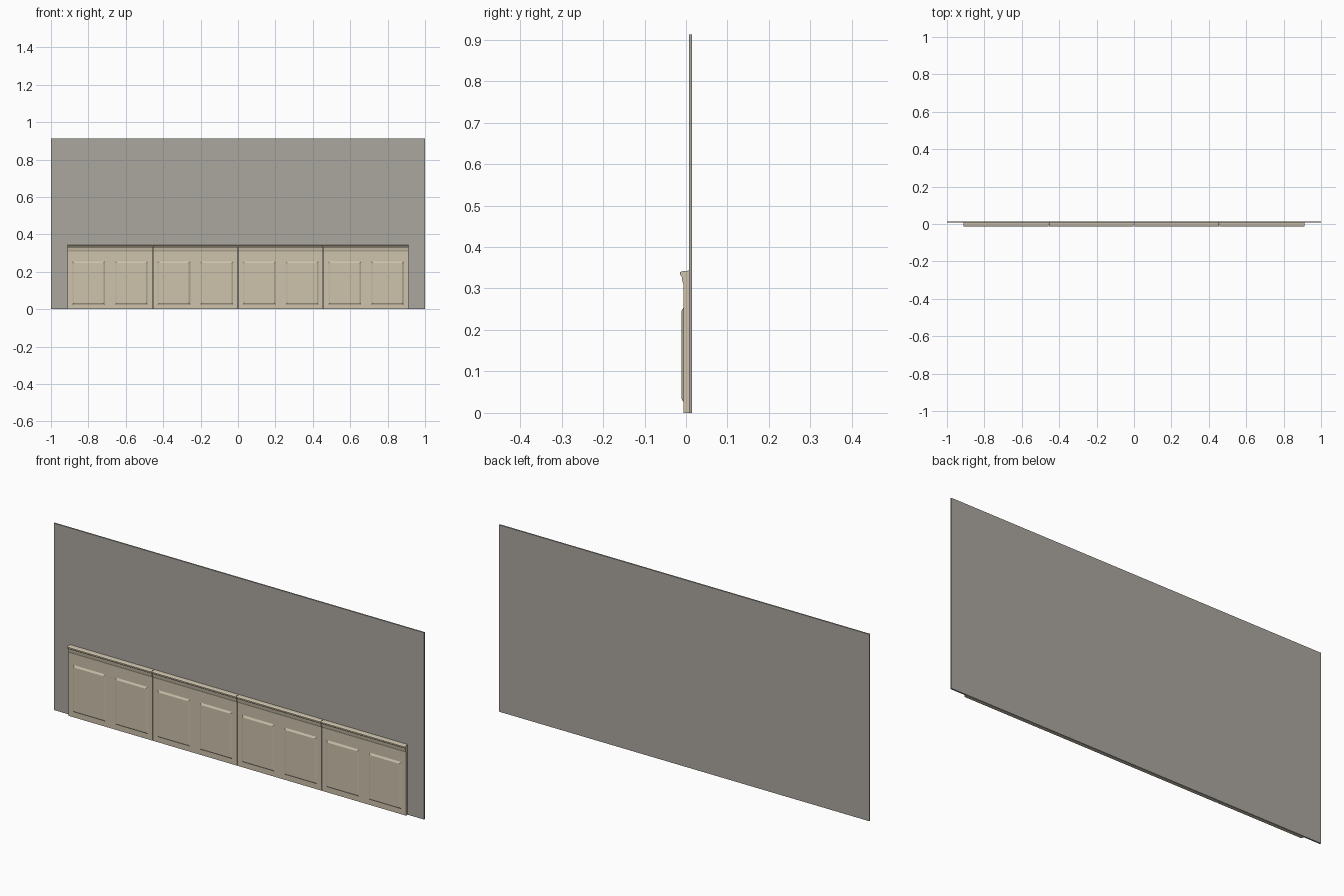
import bpy, bmesh

if "Cube" in bpy.data.objects:
    bpy.data.objects.remove(bpy.data.objects["Cube"])

def material(name, col):
    m = bpy.data.materials.new(name)
    m.diffuse_color = (*col, 1)
    m.use_nodes = True
    m.node_tree.nodes["Principled BSDF"].inputs["Base Color"].default_value = m.diffuse_color
    return m

grey = material("wall grey", (0.41, 0.385, 0.35))
cream = material("panel cream", (0.61, 0.54, 0.41))

def finish(bm, name, mat):
    bmesh.ops.recalc_face_normals(bm, faces=bm.faces)
    me = bpy.data.meshes.new(name)
    bm.to_mesh(me)
    bm.free()
    me.materials.append(mat)
    ob = bpy.data.objects.new(name, me)
    bpy.context.collection.objects.link(ob)
    return ob

WALL_Y, BACK, FRONT = 0.007, 0.0143, -0.0055
PITCH, GAP = 0.4565, 0.003

# backing wall
bm = bmesh.new()
bmesh.ops.create_cube(bm, size=1)
for v in bm.verts:
    v.co.x *= 2
    v.co.y = WALL_Y if v.co.y < 0 else BACK
    v.co.z = 0.912 if v.co.z > 0 else 0
finish(bm, "wall", grey)

def panel(x0):
    # board with two recessed, bevelled fields
    w = PITCH - GAP
    xs = [0, 0.025, 0.2, 0.254, w - 0.025, w]
    zs = [0, 0.025, 0.255, 0.308]
    bm = bmesh.new()
    grid = [[bm.verts.new((x0 + x, FRONT, z)) for z in zs] for x in xs]
    fields, faces = [], []
    for i in range(5):
        for k in range(3):
            f = bm.faces.new((grid[i][k], grid[i + 1][k], grid[i + 1][k + 1], grid[i][k + 1]))
            faces.append(f)
            if i in (1, 3) and k == 1:
                fields.append(f)
    bm.normal_update()
    ext = bmesh.ops.extrude_face_region(bm, geom=faces, use_keep_orig=True)
    for v in ext["geom"]:
        if isinstance(v, bmesh.types.BMVert):
            v.co.y = WALL_Y
    bm.normal_update()
    bmesh.ops.inset_individual(bm, faces=fields, thickness=0.012, depth=-0.005)
    finish(bm, "wainscot_panel", cream)

def cap(x0):
    # flared top moulding
    prof = [(WALL_Y, 0.308), (FRONT, 0.308), (-0.0085, 0.316), (-0.0105, 0.329),
            (-0.0143, 0.333), (-0.0143, 0.339), (-0.008, 0.342), (WALL_Y, 0.343)]
    bm = bmesh.new()
    a = [bm.verts.new((x0, y, z)) for y, z in prof]
    b = [bm.verts.new((x0 + PITCH - GAP, y, z)) for y, z in prof]
    bm.faces.new(a)
    bm.faces.new(b[::-1])
    for i in range(len(prof)):
        j = (i + 1) % len(prof)
        bm.faces.new((a[i], b[i], b[j], a[j]))
    finish(bm, "cap_moulding", cream)

for n in range(4):
    x = (n - 2) * PITCH + GAP / 2
    panel(x)
    cap(x)
